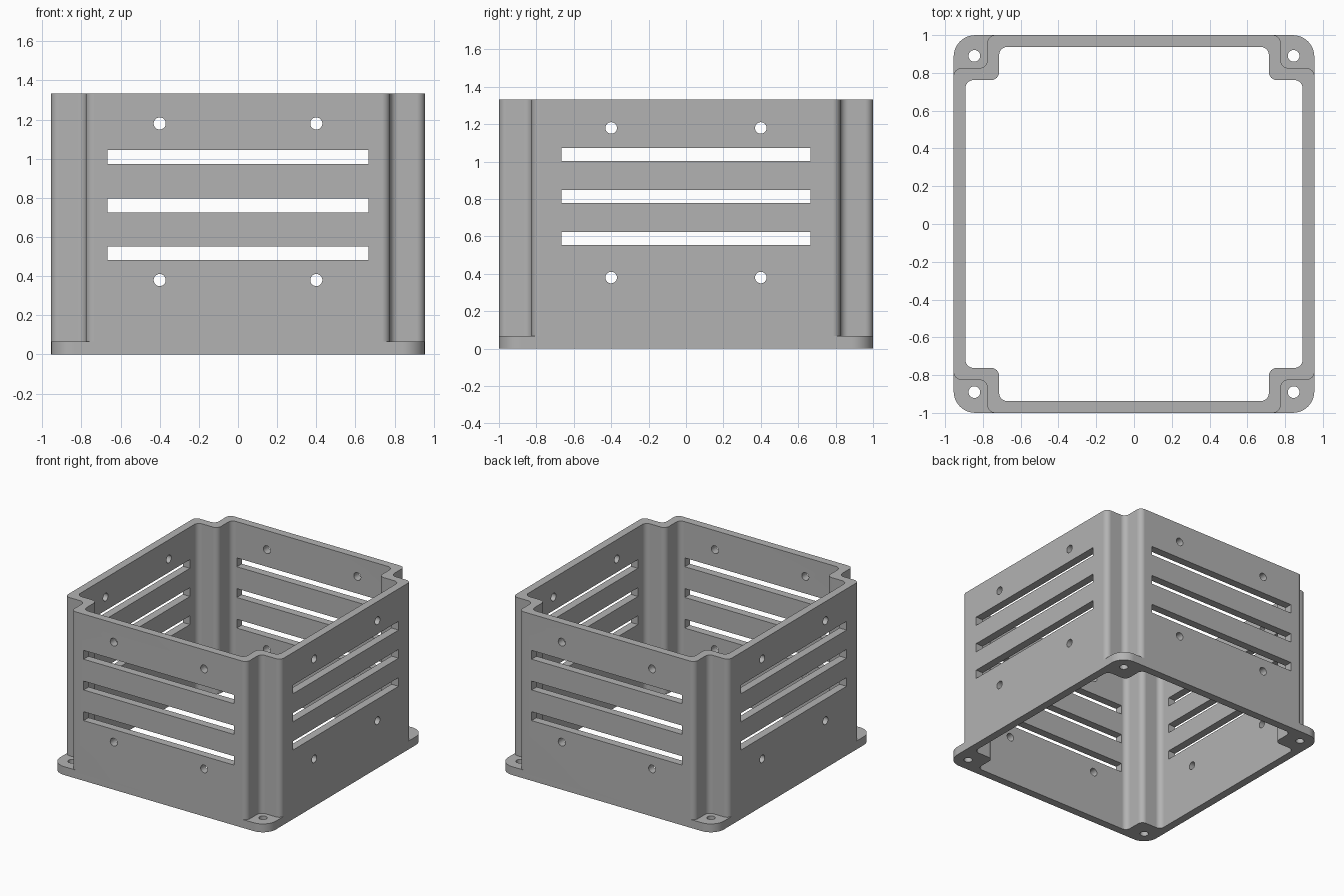
import bpy
import bmesh
from math import pi, radians, tan
from mathutils import Vector, Matrix

if "Cube" in bpy.data.objects:
    bpy.data.objects.remove(bpy.data.objects["Cube"], do_unlink=True)

HX, HY, HEIGHT = 0.955, 1.0, 1.333   # half width, half depth, height
WALL, FLANGE = 0.063, 0.067          # wall and mounting flange thickness
NOTCH_X, NOTCH_Y = 0.777, 0.825      # where the outer corner notches start

grey = bpy.data.materials.new("plain grey")
grey.use_nodes = True
colour = (0.45, 0.45, 0.45, 1)
grey.diffuse_color = colour
grey.node_tree.nodes["Principled BSDF"].inputs["Base Color"].default_value = colour


def make_object(name, bm):
    bmesh.ops.recalc_face_normals(bm, faces=bm.faces)
    mesh = bpy.data.meshes.new(name)
    bm.to_mesh(mesh)
    bm.free()
    mesh.materials.append(grey)
    obj = bpy.data.objects.new(name, mesh)
    bpy.context.collection.objects.link(obj)
    return obj


def fillet(points, radius, steps=8):
    """Round every right-angled corner of a closed outline."""
    out = []
    for i, p in enumerate(points):
        to_prev = (points[i - 1] - p).normalized()
        to_next = (points[(i + 1) % len(points)] - p).normalized()
        centre = p + (to_prev + to_next) * radius
        start, end = -to_next, -to_prev
        for k in range(steps + 1):
            t = k / steps
            arc = start.slerp(end, t)
            out.append(centre + arc * radius)
    return out


def prism(name, outline, z0, z1):
    bm = bmesh.new()
    face = bm.faces.new([bm.verts.new((p.x, p.y, z0)) for p in outline])
    top = bmesh.ops.extrude_face_region(bm, geom=[face])["geom"]
    bmesh.ops.translate(bm, vec=(0, 0, z1 - z0),
                        verts=[g for g in top if isinstance(g, bmesh.types.BMVert)])
    return make_object(name, bm)


def notched_outline(inset):
    """Rectangle with a square notch at each corner, moved inward by inset."""
    x, y, nx, ny = (v - inset for v in (HX, HY, NOTCH_X, NOTCH_Y))
    quarter = [(x, ny), (nx, ny), (nx, y)]
    points = []
    for sx, sy in ((1, 1), (-1, 1), (-1, -1), (1, -1)):
        part = quarter if sx * sy > 0 else quarter[::-1]
        points += [Vector((sx * a, sy * b)) for a, b in part]
    return points


def boolean(target, tool, operation):
    mod = target.modifiers.new(operation, "BOOLEAN")
    mod.operation, mod.solver, mod.object = operation, "EXACT", tool
    bpy.context.view_layer.objects.active = target
    bpy.ops.object.modifier_apply(modifier=mod.name)
    bpy.data.objects.remove(tool, do_unlink=True)


def add_cylinder(bm, location, axis, length):
    turn = {"x": Matrix.Rotation(pi / 2, 4, "Y"),
            "y": Matrix.Rotation(pi / 2, 4, "X"), "z": Matrix()}[axis]
    bmesh.ops.create_cone(bm, cap_ends=True, segments=24, radius1=0.031, radius2=0.031,
                          depth=length, matrix=Matrix.Translation(location) @ turn)


def add_box(bm, location, size):
    bmesh.ops.create_cube(bm, size=1, matrix=Matrix.Translation(location)
                          @ Matrix.Diagonal((*size, 1)))


# Notched walls joined to the rounded base flange, then hollowed out
enclosure = prism("enclosure", fillet(notched_outline(0), 0.042), FLANGE / 2, HEIGHT)
rect = [Vector(p) for p in ((HX, -HY), (HX, HY), (-HX, HY), (-HX, -HY))]
boolean(enclosure, prism("flange", fillet(rect, 0.115), 0, FLANGE), "UNION")
boolean(enclosure, prism("cavity", fillet(notched_outline(WALL), 0.042), -1, 2), "DIFFERENCE")

# Vent slots and screw holes through front and back
bm = bmesh.new()
for z in (0.517, 0.762, 1.008):
    add_box(bm, (0, 0, z), (1.333, 3, 0.071))
for x in (-0.4, 0.4):
    for z in (0.38, 1.18):
        add_cylinder(bm, (x, 0, z), "y", 3)
boolean(enclosure, make_object("front_back_cutter", bm), "DIFFERENCE")

# Vent slots and screw holes through both sides
bm = bmesh.new()
for z in (0.588, 0.813, 1.038):
    add_box(bm, (0, 0, z), (3, 1.333, 0.07))
for y in (-0.4, 0.4):
    for z in (0.38, 1.18):
        add_cylinder(bm, (0, y, z), "x", 3)
boolean(enclosure, make_object("side_cutter", bm), "DIFFERENCE")

# Mounting holes in the flange corners
bm = bmesh.new()
for x in (-0.845, 0.845):
    for y in (-0.89, 0.89):
        add_cylinder(bm, (x, y, 0), "z", 0.4)
boolean(enclosure, make_object("mounting_cutter", bm), "DIFFERENCE")

# Smooth fillets and holes, flat walls
bpy.ops.object.select_all(action="DESELECT")
enclosure.select_set(True)
bpy.context.view_layer.objects.active = enclosure
bpy.ops.object.shade_smooth_by_angle(angle=radians(30))
weighted = enclosure.modifiers.new("flat walls", "WEIGHTED_NORMAL")
weighted.keep_sharp = True
